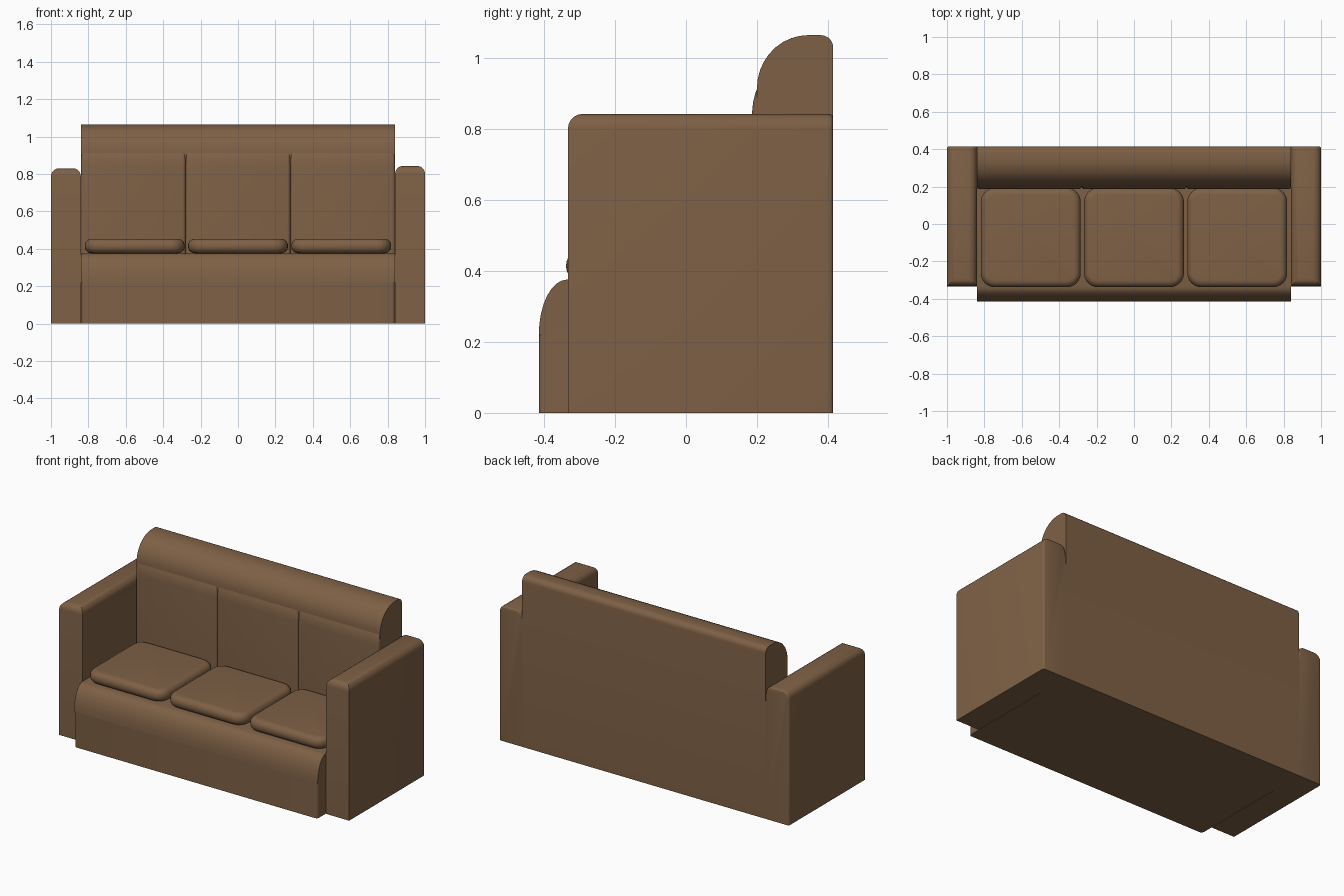
import bpy, bmesh, math

if "Cube" in bpy.data.objects:
    bpy.data.objects.remove(bpy.data.objects["Cube"])

leather = bpy.data.materials.new("brown leather")
leather.diffuse_color = (0.21, 0.118, 0.06, 1)
leather.use_nodes = True
leather.node_tree.nodes["Principled BSDF"].inputs["Base Color"].default_value = leather.diffuse_color


def finish(name, bm):
    bmesh.ops.recalc_face_normals(bm, faces=bm.faces)
    me = bpy.data.meshes.new(name)
    bm.to_mesh(me)
    bm.free()
    ob = bpy.data.objects.new(name, me)
    bpy.context.collection.objects.link(ob)
    me.materials.append(leather)
    bpy.ops.object.select_all(action='DESELECT')
    ob.select_set(True)
    bpy.context.view_layer.objects.active = ob
    bpy.ops.object.shade_smooth_by_angle(angle=math.radians(35))
    return ob


def box(x0, x1, y0, y1, z0, z1):
    bm = bmesh.new()
    bmesh.ops.create_cube(bm, size=1)
    for v in bm.verts:
        v.co = (x1 if v.co.x > 0 else x0, y1 if v.co.y > 0 else y0, z1 if v.co.z > 0 else z0)
    return bm


def bevel(bm, rule, width, segments=5):
    edges = [e for e in bm.edges if rule(*[v.co for v in e.verts])]
    bmesh.ops.bevel(bm, geom=edges, offset=width, segments=segments, profile=0.5, affect='EDGES')


def extrude(x0, x1, profile):
    """Closed (y, z) profile swept along x."""
    bm = bmesh.new()
    face = bm.faces.new([bm.verts.new((x0, y, z)) for y, z in profile])
    out = bmesh.ops.extrude_face_region(bm, geom=[face])
    for v in out["geom"]:
        if isinstance(v, bmesh.types.BMVert):
            v.co.x = x1
    return bm


def vertical(a, b):
    return abs(a.z - b.z) > 0.03 and abs(a.x - b.x) < 1e-4 and abs(a.y - b.y) < 1e-4


def arc(cy, cz, ry, rz, a0, a1, n):
    angles = [math.radians(a0 + (a1 - a0) * i / n) for i in range(n + 1)]
    return [(cy + ry * math.cos(a), cz + rz * math.sin(a)) for a in angles]


# Backrest with a rolled top
roll = arc(0.345, 0.915, 0.145, 0.15, 180, 90, 9)
corner = arc(0.38, 1.03, 0.035, 0.035, 90, 0, 5)
finish("backrest", extrude(-0.84, 0.84, [(0.20, 0)] + roll + corner + [(0.415, 0)]))

# Seat base: lower plinth and rounded front lip
plinth = box(-0.838, 0.838, -0.415, 0.20, 0, 0.22)
bevel(plinth, lambda a, b: vertical(a, b) and a.y < 0, 0.015, 3)
finish("lower_base", plinth)
lip = arc(-0.335, 0.22, 0.08, 0.156, 180, 90, 8)
finish("front_lip", extrude(-0.84, 0.84, lip + [(0.20, 0.376), (0.20, 0.22)]))

# Armrests, the left one slightly lower
for name, side, top in (("left_arm", -1, 0.83), ("right_arm", 1, 0.843)):
    xs = sorted((side * 0.84, side))
    arm = box(xs[0], xs[1], -0.333, 0.415, 0, top)
    bevel(arm, lambda a, b: min(a.z, b.z) > top - 1e-4 and min(a.y, b.y) < 0, 0.042)
    bevel(arm, lambda a, b: min(a.y, b.y) > 0.414 and
          (min(a.z, b.z) > 0.7 or min(abs(a.x), abs(b.x)) > 0.999), 0.012, 3)
    finish(name, arm)

# Three seat cushions and three back panels
for i, label in enumerate(("left", "middle", "right")):
    cx = (i - 1) * 0.552
    cushion = box(cx - 0.267, cx + 0.267, -0.338, 0.193, 0.376, 0.453)
    bevel(cushion, vertical, 0.075, 6)
    bevel(cushion, lambda a, b: abs(a.z - b.z) < 1e-4, 0.036, 6)
    finish(label + "_seat_cushion", cushion)

    px = (i - 1) * 0.56
    panel = extrude(px - 0.28, px + 0.28, [(0.26, 0.37), (0.186, 0.37), (0.186, 0.845),
                                           (0.189, 0.875), (0.195, 0.9), (0.203, 0.92), (0.26, 0.92)])
    bevel(panel, lambda a, b: abs(a.x - b.x) < 1e-4 and max(a.y, b.y) < 0.21, 0.016, 4)
    finish(label + "_back_panel", panel)
